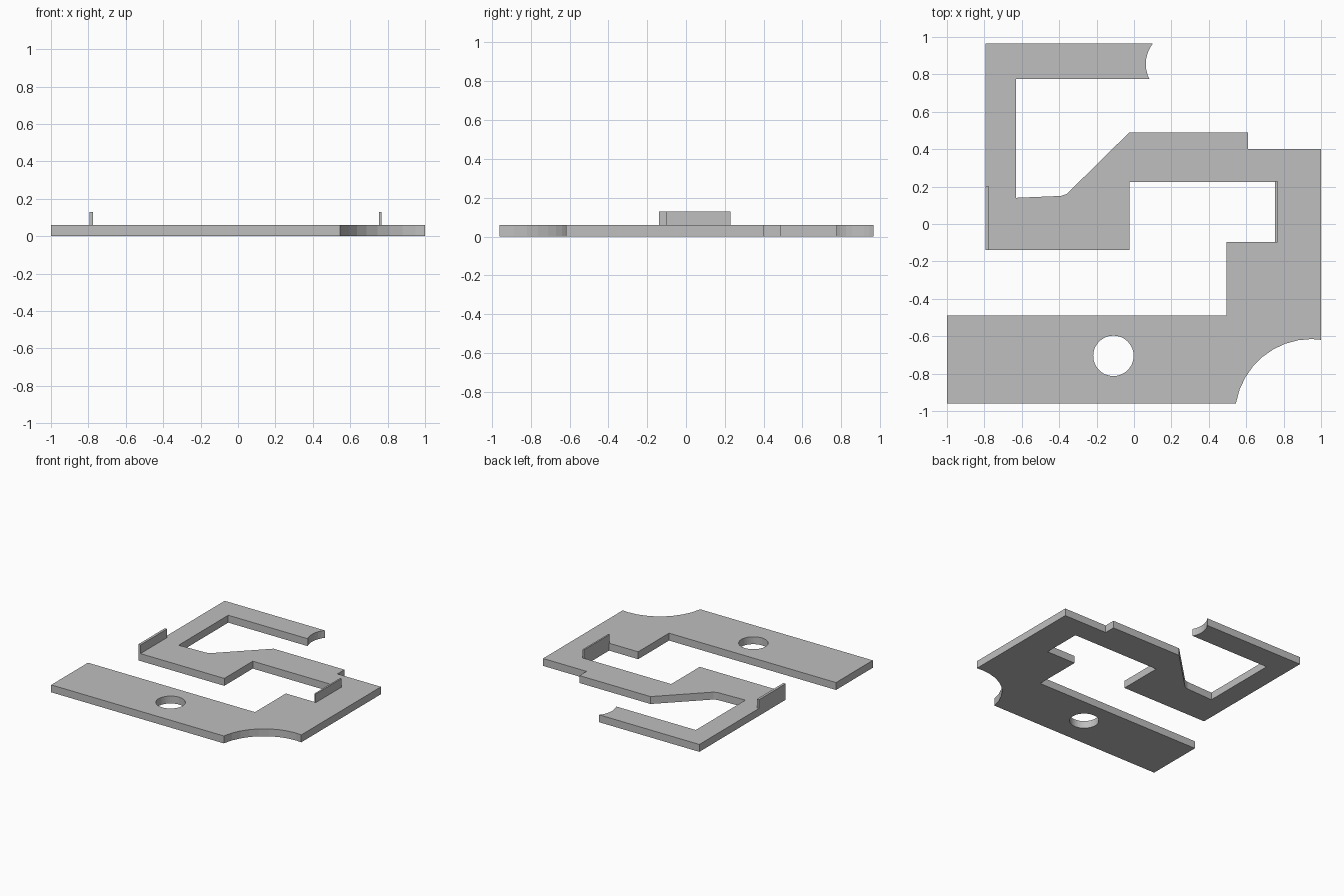
import bpy
import bmesh
from mathutils import Matrix

cube = bpy.data.objects.get("Cube")
if cube:
    bpy.data.objects.remove(cube, do_unlink=True)

THICK = 0.06
TAB_TOP = 0.13

grey = bpy.data.materials.new("plain grey")
grey.use_nodes = True
grey.diffuse_color = (0.52, 0.52, 0.52, 1)
grey.node_tree.nodes["Principled BSDF"].inputs["Base Color"].default_value = grey.diffuse_color


def make_object(name, bm):
    bmesh.ops.recalc_face_normals(bm, faces=bm.faces)
    mesh = bpy.data.meshes.new(name)
    bm.to_mesh(mesh)
    bm.free()
    mesh.materials.append(grey)
    obj = bpy.data.objects.new(name, mesh)
    bpy.context.collection.objects.link(obj)
    return obj


def prism(name, outline, z0, z1):
    """Extrude a flat outline from z0 up to z1."""
    bm = bmesh.new()
    face = bm.faces.new([bm.verts.new((x, y, z0)) for x, y in outline])
    result = bmesh.ops.extrude_face_region(bm, geom=[face])
    top = [v for v in result["geom"] if isinstance(v, bmesh.types.BMVert)]
    bmesh.ops.translate(bm, verts=top, vec=(0, 0, z1 - z0))
    return make_object(name, bm)


def box(name, x0, x1, y0, y1, z0, z1):
    return prism(name, [(x0, y0), (x1, y0), (x1, y1), (x0, y1)], z0, z1)


def cut_round(target, x, y, radius, sides):
    """Cut a vertical round opening through the target."""
    bm = bmesh.new()
    bmesh.ops.create_cone(bm, cap_ends=True, segments=sides, radius1=radius,
                          radius2=radius, depth=1, matrix=Matrix.Translation((x, y, 0)))
    cutter = make_object("round_cutter", bm)
    cutter.hide_render = True
    mod = target.modifiers.new("round cut", "BOOLEAN")
    mod.operation = "DIFFERENCE"
    mod.solver = "EXACT"
    mod.object = cutter
    bpy.context.view_layer.objects.active = target
    bpy.ops.object.modifier_apply(modifier=mod.name)
    bpy.data.objects.remove(cutter, do_unlink=True)


# Winding flat plate, with square corners where the round cuts go
plate = prism("bracket_plate", [
    (-1, -0.96), (1, -0.96), (1, 0.4), (0.61, 0.4), (0.61, 0.49), (-0.025, 0.49),
    (-0.36, 0.16), (-0.39, 0.15), (-0.63, 0.14), (-0.63, 0.775), (0.15, 0.775),
    (0.15, 0.965), (-0.795, 0.965), (-0.795, -0.14), (-0.025, -0.14),
    (-0.025, 0.225), (0.755, 0.225), (0.755, -0.095), (0.495, -0.095),
    (0.495, -0.49), (-1, -0.49)], 0, THICK)

# Screw hole, scooped front corner and scooped arm tip
cut_round(plate, -0.11, -0.705, 0.108, 48)
cut_round(plate, 0.95, -1.025, 0.41, 36)
cut_round(plate, 0.243, 0.855, 0.18, 36)

# Upright tabs on the outer right edge and on the inner edge
box("outer_tab", -0.795, -0.775, -0.14, 0.2, THICK, TAB_TOP)
box("inner_tab", 0.753, 0.766, -0.1, 0.23, THICK, TAB_TOP)
